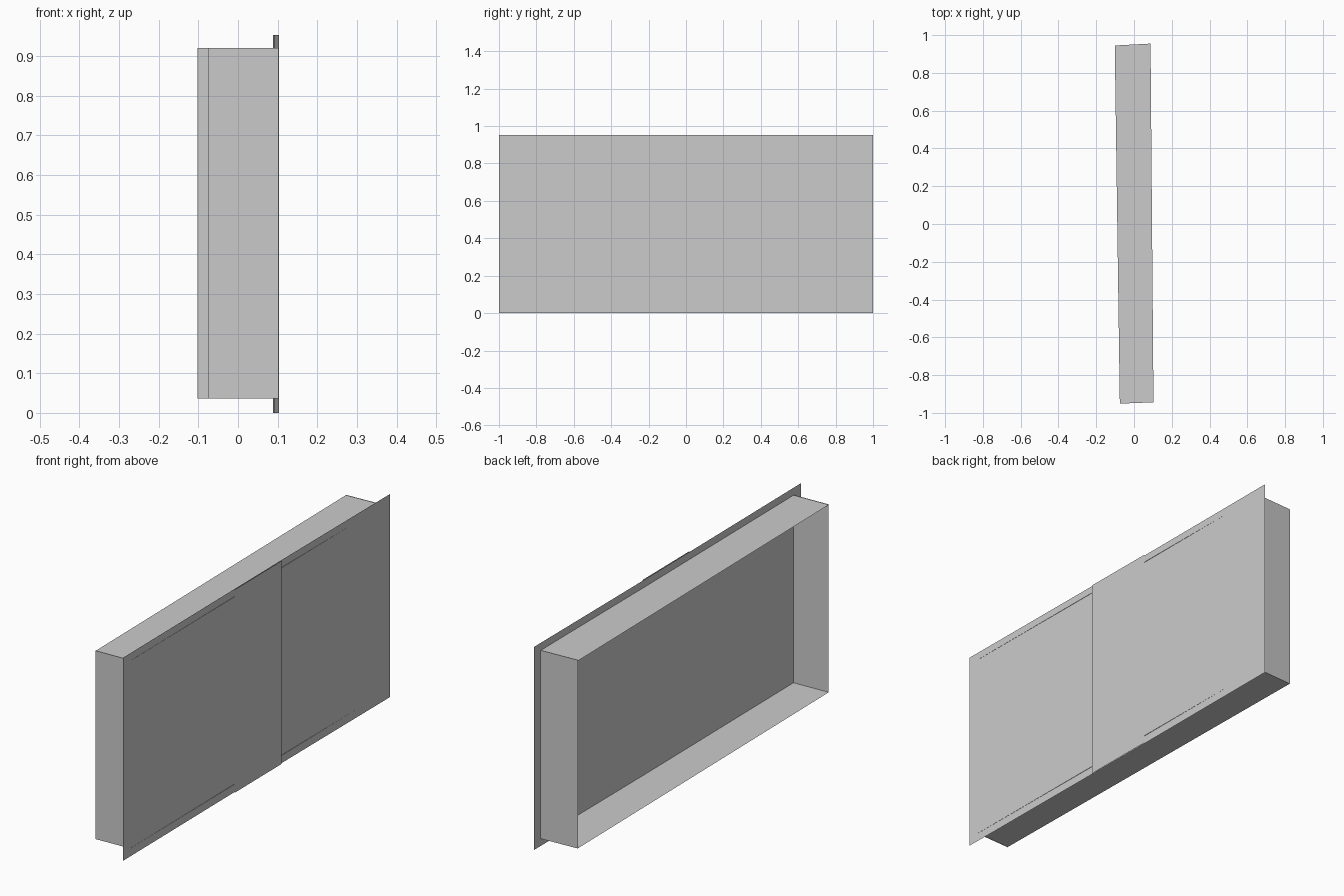
import bpy

if "Cube" in bpy.data.objects:
    bpy.data.objects.remove(bpy.data.objects["Cube"])

TILT = 0.0083          # whole unit is turned very slightly about z
H = 0.953              # facing height
Z0, Z1 = 0.038, 0.918  # tray wall range
RIM = 0.0955           # front edge of the tray walls


def sheet(name, corners):
    """Single flat sheet from four corners given in the unturned frame."""
    verts = [(x - TILT * y, y, z) for x, y, z in corners]
    mesh = bpy.data.meshes.new(name)
    mesh.from_pydata(verts, [], [(0, 1, 2, 3)])
    obj = bpy.data.objects.new(name, mesh)
    bpy.context.collection.objects.link(obj)
    return obj


def facing(name, ya, yb, xa, xb):
    """Upright front sheet between two y positions, facing +x."""
    sheet(name, [(xa, ya, 0), (xb, yb, 0), (xb, yb, H), (xa, ya, H)])


# Front facing: two overlapping panels and the raised middle strip
facing("left_panel", -1.0, 0.185, 0.0950, 0.0930)
facing("right_panel", 0.15, 1.0, 0.0930, 0.0965)
facing("middle_strip", -0.167, 0.185, 0.0980, 0.0980)

# Plan corners of the open-backed tray
near_back, near_front = (-0.083, -0.951), (RIM, -0.944)
far_back, far_front = (-0.094, 0.945), (RIM, 0.955)

# Top and bottom walls
plan = [near_back, near_front, far_front, far_back]
sheet("top_wall", [(x, y, Z1) for x, y in plan])
sheet("bottom_wall", [(x, y, Z0) for x, y in reversed(plan)])

# End walls, standing slightly proud of the top and bottom walls
for name, a, b in (("near_end_wall", near_back, near_front),
                   ("far_end_wall", far_front, far_back)):
    lo, hi = Z0 - 0.002, Z1 + 0.002
    sheet(name, [(*a, lo), (*b, lo), (*b, hi), (*a, hi)])
